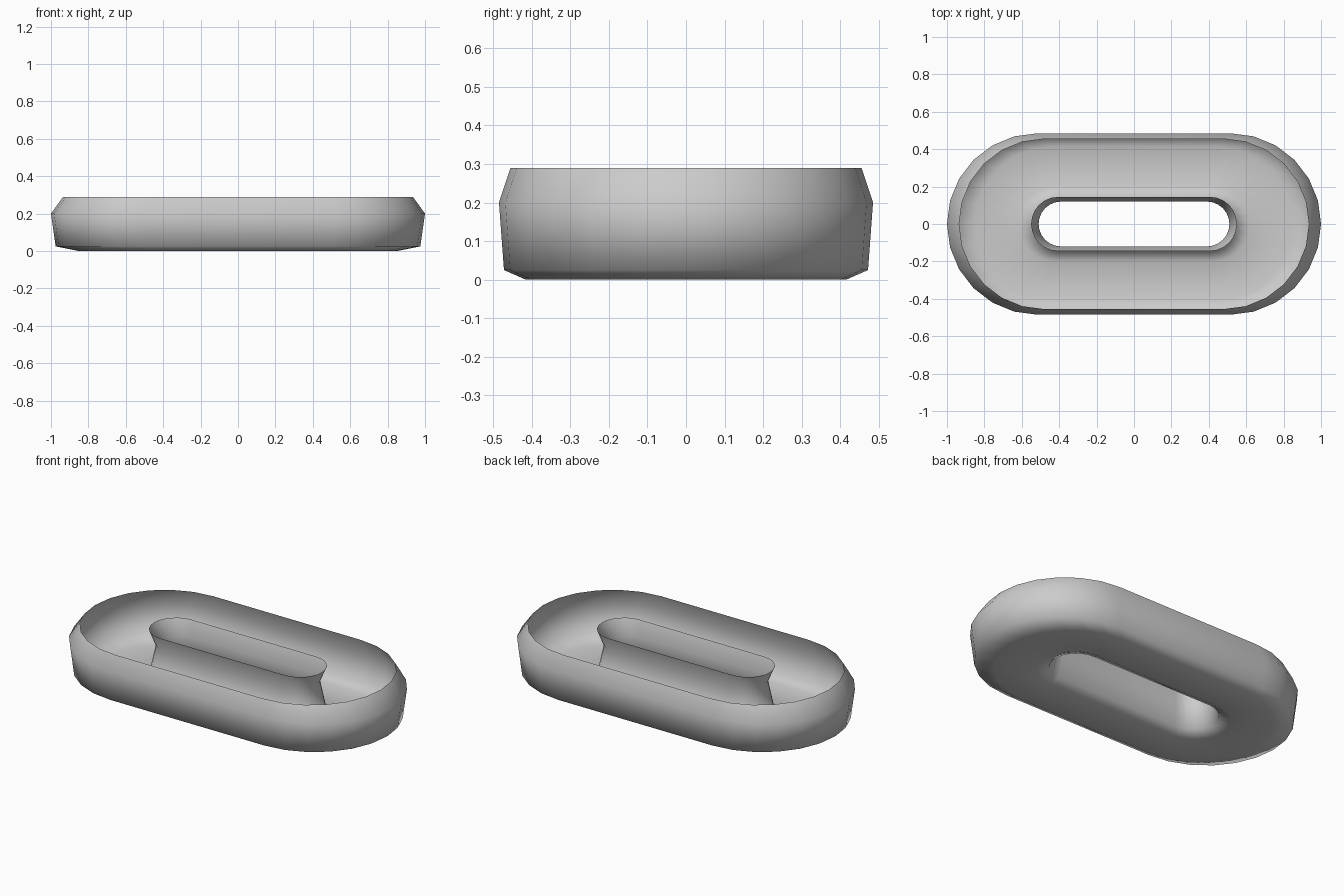
import bpy, bmesh
from math import pi, cos, sin

if "Cube" in bpy.data.objects:
    bpy.data.objects.remove(bpy.data.objects["Cube"])

ARC = 12  # segments per rounded end


def stadium(a, b, z):
    """Closed loop: half length a, half width b, rounded ends of radius b."""
    pts = []
    for side in (0, 1):
        cx = (a - b) * (1 - 2 * side)
        for i in range(ARC + 1):
            t = -pi / 2 + pi * i / ARC + pi * side
            pts.append((cx + b * cos(t), b * sin(t), z))
    return pts


# Cross-section: outer rim, outer wall, floor, inner wall, inner rim
profile = [
    (0.935, 0.455, 0.29), (1.0, 0.485, 0.20), (0.975, 0.472, 0.025),
    (0.85, 0.415, 0.0), (0.62, 0.20, 0.0), (0.55, 0.145, 0.025),
    (0.51, 0.12, 0.20), (0.55, 0.145, 0.29),
]

# Open-topped ring tray as a thin skin
bm = bmesh.new()
loops = [[bm.verts.new(p) for p in stadium(*s)] for s in profile]
for lo, hi in zip(loops, loops[1:]):
    n = len(lo)
    for i in range(n):
        j = (i + 1) % n
        f = bm.faces.new((lo[i], hi[i], hi[j], lo[j]))
        f.smooth = True
bm.normal_update()
# Normals face out and down, away from the inside of the trough
floor = min(bm.faces, key=lambda f: f.calc_center_median().z)
if floor.normal.z > 0:
    bmesh.ops.reverse_faces(bm, faces=bm.faces[:])
mesh = bpy.data.meshes.new("ring_tray")
bm.to_mesh(mesh)
bm.free()
tray = bpy.data.objects.new("ring_tray", mesh)
bpy.context.collection.objects.link(tray)
